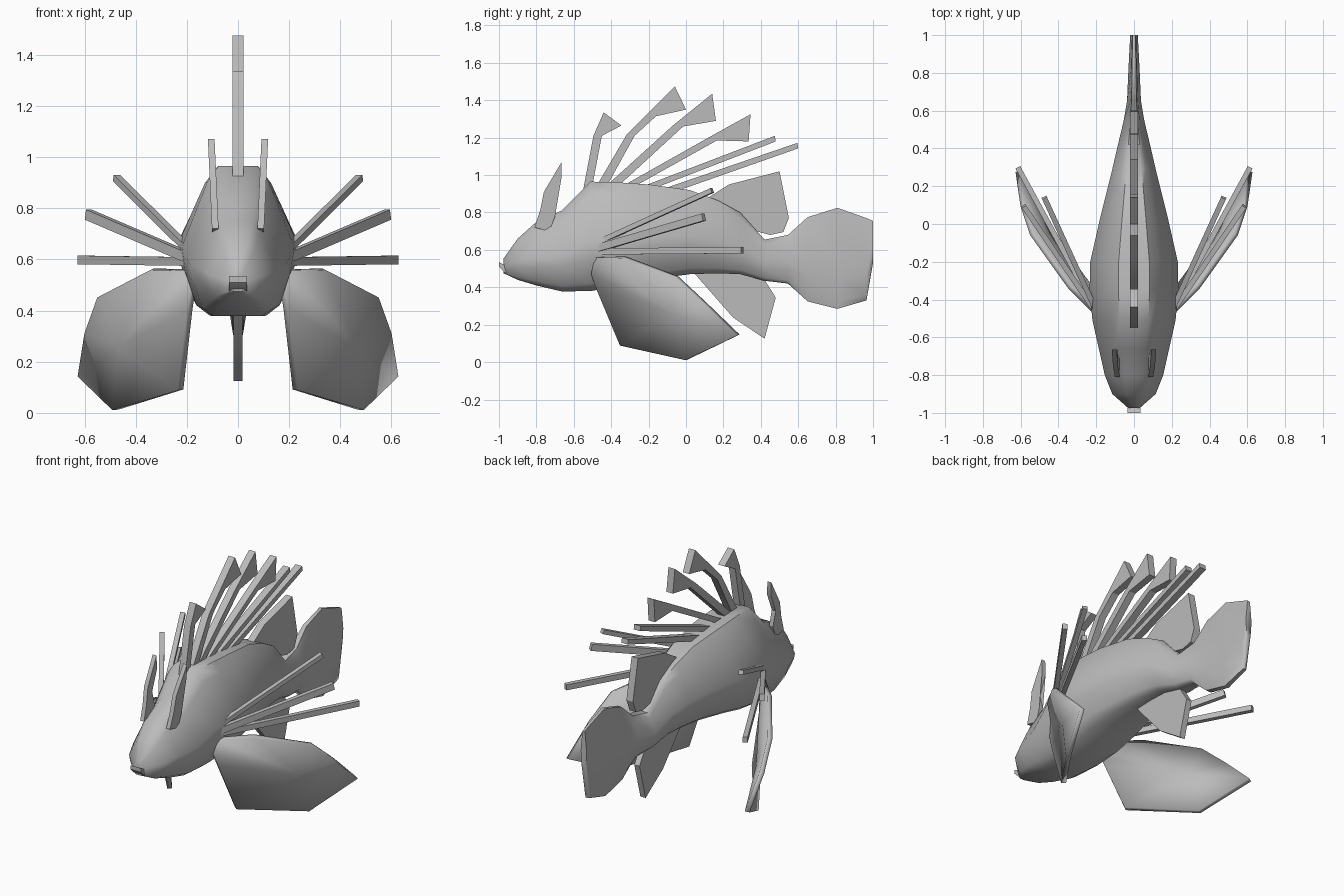
import bpy, bmesh, math
from mathutils import Vector

if "Cube" in bpy.data.objects:
    bpy.data.objects.remove(bpy.data.objects["Cube"])

grey = bpy.data.materials.new("plain grey")
grey.diffuse_color = (0.5, 0.5, 0.5, 1)
grey.use_nodes = True
grey.node_tree.nodes["Principled BSDF"].inputs["Base Color"].default_value = grey.diffuse_color


def finish(name, bm, angle=40):
    bmesh.ops.recalc_face_normals(bm, faces=bm.faces)
    me = bpy.data.meshes.new(name)
    bm.to_mesh(me)
    bm.free()
    me.materials.append(grey)
    ob = bpy.data.objects.new(name, me)
    bpy.context.collection.objects.link(ob)
    bpy.ops.object.select_all(action='DESELECT')
    ob.select_set(True)
    bpy.context.view_layer.objects.active = ob
    bpy.ops.object.shade_smooth_by_angle(angle=math.radians(angle))
    return ob


def loft(name, rings, angle=40):
    bm = bmesh.new()
    vs = [[bm.verts.new(p) for p in r] for r in rings]
    n = len(vs[0])
    for a, b in zip(vs, vs[1:]):
        for i in range(n):
            bm.faces.new((a[i], a[(i + 1) % n], b[(i + 1) % n], b[i]))
    bm.faces.new(vs[0])
    bm.faces.new(vs[-1])
    return finish(name, bm, angle)


def plate(name, outline, half, x=0.0, lean=0.0):
    """Side-view outline (y, z) given a thickness in x; lean shifts x with height."""
    bm = bmesh.new()
    z0 = min(z for _, z in outline)
    sides = [[bm.verts.new((x + lean * (z - z0) + s * half, y, z)) for y, z in outline]
             for s in (-1, 1)]
    n = len(outline)
    for side in sides:
        bm.faces.new(side)
    for i in range(n):
        j = (i + 1) % n
        bm.faces.new((sides[0][i], sides[0][j], sides[1][j], sides[1][i]))
    bmesh.ops.triangulate(bm, faces=[f for f in bm.faces if len(f.verts) > 4])
    return finish(name, bm, 30)


# body and tail: y, top, bottom, half width
sections = [(-.975, .555, .475, .03), (-.90, .66, .44, .115), (-.80, .75, .41, .155),
            (-.665, .81, .378, .185), (-.51, .965, .38, .22), (-.35, .96, .405, .235),
            (-.20, .95, .44, .232), (.02, .92, .47, .182), (.17, .865, .475, .145),
            (.29, .80, .47, .115), (.42, .655, .435, .085), (.545, .68, .42, .055),
            (.65, .775, .325, .037), (.81, .825, .285, .03), (.965, .77, .33, .022),
            (1.0, .755, .53, .02)]
# half cross-section: width fraction, height fraction
half = [(.35, 1), (.55, .89), (1, .46), (.94, .3), (.74, .07), (.5, 0)]
shape = half + [(-w, t) for w, t in reversed(half)]
loft("body", [[(w * hw, y, b + t * (top - b)) for w, t in shape]
              for y, top, b, hw in sections], 50)

# lower lip
plate("lower_lip", [(-1, .535), (-1, .51), (-.97, .48), (-.88, .435), (-.84, .47),
                    (-.92, .49)], .035)

# head tentacles
for s in (-1, 1):
    plate("head_tentacle", [(-.81, .72), (-.78, .81), (-.76, .91), (-.665, 1.07),
                            (-.665, .99), (-.72, .87), (-.70, .78), (-.73, .70)],
          .013, s * .088, s * .045)

# dorsal spines
spines = [
    [(-.55, .92), (-.495, 1.21), (-.44, 1.335), (-.345, 1.265), (-.45, 1.21), (-.505, .92)],
    [(-.485, .93), (-.315, 1.22), (-.165, 1.37), (-.06, 1.475), (0, 1.35), (-.16, 1.315),
     (-.275, 1.21), (-.435, .92)],
    [(-.44, .93), (-.07, 1.265), (.14, 1.435), (.16, 1.29), (-.015, 1.26), (-.385, .92)],
    [(-.36, .93), (.155, 1.22), (.345, 1.325), (.335, 1.18), (.165, 1.185), (-.31, .92)],
    [(-.27, .925), (.475, 1.21), (.48, 1.18), (-.22, .91)],
    [(-.17, .91), (.595, 1.172), (.6, 1.143), (-.12, .89)]]
for sp in spines:
    plate("dorsal_spine", sp, .022)

# rear dorsal fin and belly fin
plate("rear_dorsal_fin", [(.04, .83), (.23, .95), (.5, 1.02), (.55, .77), (.52, .695),
                          (.45, .68), (.3, .72)], .022)
plate("belly_fin", [(.04, .48), (.25, .24), (.42, .125), (.48, .345), (.42, .44),
                    (.28, .52)], .018)

# big pectoral fins: rim points (x, y, z) fanned round a centre
rim = [(.19, -.48, .56), (.18, -.50, .47), (.19, -.475, .40), (.225, -.345, .09),
       (.48, 0, .012), (.615, .28, .145), (.59, .10, .315), (.54, -.05, .455),
       (.34, -.33, .56)]
for s in (-1, 1):
    bm = bmesh.new()
    vs = [bm.verts.new((s * x, y, z)) for x, y, z in rim]
    c = bm.verts.new((s * .455, -.06, .26))
    for i in range(len(vs)):
        bm.faces.new((c, vs[i], vs[(i + 1) % len(vs)]))
    fin = finish("pectoral_fin", bm, 45)
    mod = fin.modifiers.new("thickness", 'SOLIDIFY')
    mod.thickness = .028
    mod.offset = 0

# pectoral spines: base, tip, half height
rays = [((.2, -.46, .645), (.475, .14, .918), .013),
        ((.2, -.47, .61), (.585, .095, .775), .02),
        ((.2, -.46, .592), (.615, .30, .598), .017)]
for s in (-1, 1):
    for a, b, h in rays:
        a, b = Vector((s * a[0], *a[1:])), Vector((s * b[0], *b[1:]))
        d = (b - a).normalized()
        side = d.cross(Vector((0, 0, 1))).normalized() * .014
        up = side.cross(d).normalized() * h
        loft("pectoral_spine", [[p + side * u + up * v for u, v in
                                 ((1, 1), (-1, 1), (-1, -1), (1, -1))] for p in (a, b)], 30)
